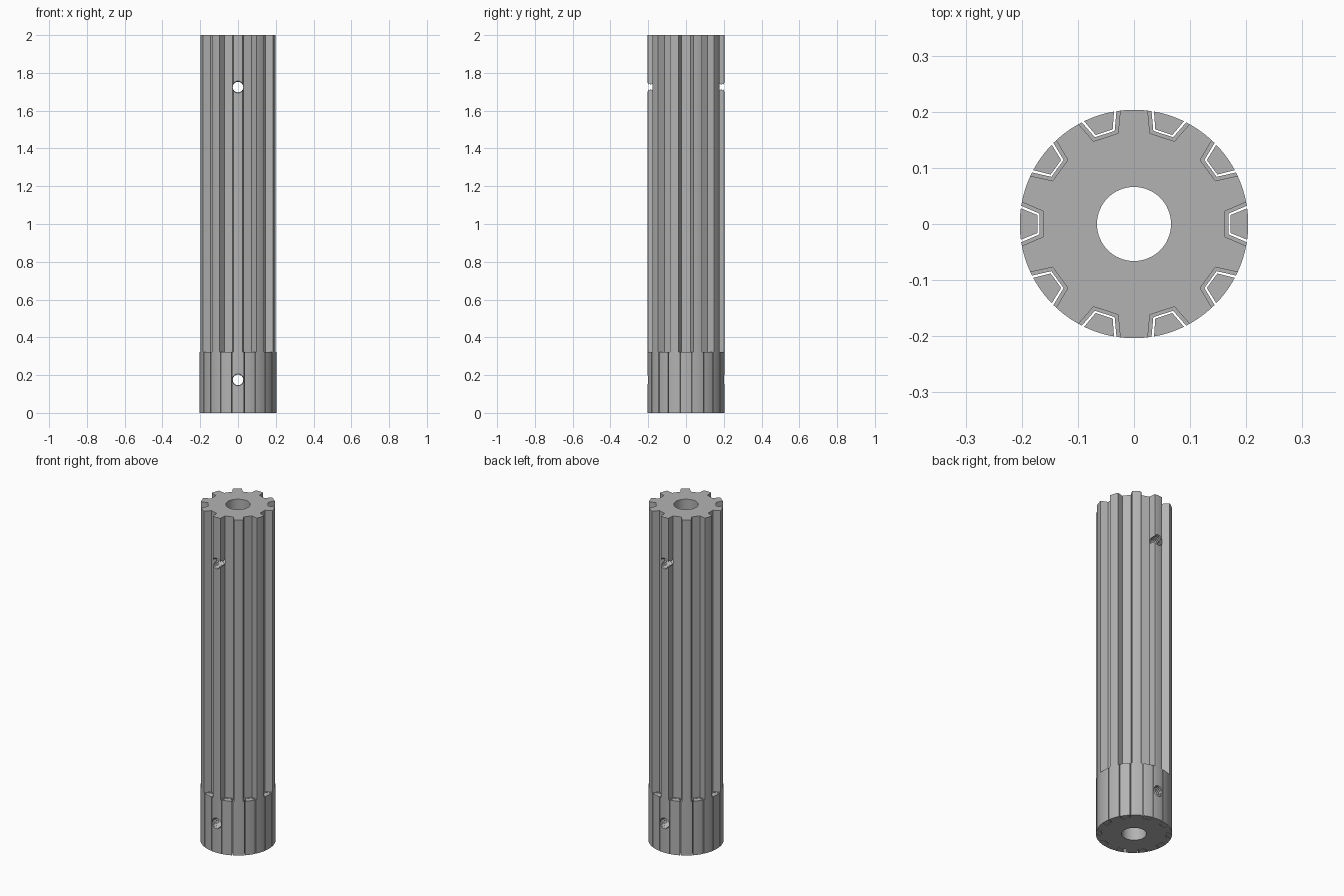
import bpy, bmesh
from math import pi, sin, cos, sqrt, asin

RADIUS, BORE, HEIGHT, COLLAR = 0.2036, 0.066, 2.0, 0.322
SLOTS, SLOPE = 10, 0.43

if "Cube" in bpy.data.objects:
    bpy.data.objects.remove(bpy.data.objects["Cube"], do_unlink=True)

steel = bpy.data.materials.new("grey_steel")
steel.use_nodes = True
grey = (0.45, 0.45, 0.45, 1)
steel.diffuse_color = grey
steel.node_tree.nodes["Principled BSDF"].inputs["Base Color"].default_value = grey


def circle(radius, count):
    return [(radius * cos(2 * pi * i / count), radius * sin(2 * pi * i / count)) for i in range(count)]


def turned(points, index):
    """Rotate a profile to its place around the shaft."""
    a = 2 * pi * index / SLOTS
    return [(x * cos(a) - y * sin(a), x * sin(a) + y * cos(a)) for x, y in points]


def slot_profile(inner, half):
    """Flared slot that runs out past the rim."""
    out = 0.23
    wide = half + SLOPE * (out - inner)
    return [(inner, -half), (out, -wide), (out, wide), (inner, half)]


def key_profile(inner, half):
    """Flared key with a curved outer face flush with the rim."""
    mouth = asin((half + SLOPE * (0.2 - inner)) / RADIUS)
    arc = [(RADIUS * cos(mouth * t / 4), RADIUS * sin(mouth * t / 4)) for t in range(-4, 5)]
    return [(inner, -half)] + arc + [(inner, half)]


def finish(name, bm):
    bmesh.ops.recalc_face_normals(bm, faces=bm.faces)
    mesh = bpy.data.meshes.new(name)
    bm.to_mesh(mesh)
    bm.free()
    mesh.materials.append(steel)
    obj = bpy.data.objects.new(name, mesh)
    bpy.context.collection.objects.link(obj)
    return obj


def prisms(name, profiles, bottom, top):
    bm = bmesh.new()
    for profile in profiles:
        face = bm.faces.new([bm.verts.new((x, y, bottom)) for x, y in profile])
        up = bmesh.ops.extrude_face_region(bm, geom=[face], use_keep_orig=True)["geom"]
        verts = [v for v in up if isinstance(v, bmesh.types.BMVert)]
        bmesh.ops.translate(bm, verts=verts, vec=(0, 0, top - bottom))
    return finish(name, bm)


def threaded_rod(name, height):
    """Ridged rod along y that cuts a threaded cross hole."""
    bm = bmesh.new()
    rings, count = 81, 24
    loops = []
    for r in range(rings):
        y = -0.24 + 0.48 * r / (rings - 1)
        radius = 0.028 if r % 2 else 0.032
        loops.append([bm.verts.new((x, y, height + z)) for x, z in circle(radius, count)])
    for a, b in zip(loops, loops[1:]):
        for i in range(count):
            j = (i + 1) % count
            bm.faces.new((a[i], a[j], b[j], b[i]))
    bm.faces.new(loops[0])
    bm.faces.new(loops[-1])
    return finish(name, bm)


def cut(target, cutter):
    cutter.hide_render = True
    mod = target.modifiers.new("cut", "BOOLEAN")
    mod.operation, mod.solver, mod.object = "DIFFERENCE", "EXACT", cutter
    bpy.context.view_layer.objects.active = target
    bpy.ops.object.modifier_apply(modifier=mod.name)
    bpy.data.objects.remove(cutter, do_unlink=True)


def smooth(obj):
    bpy.ops.object.select_all(action="DESELECT")
    obj.select_set(True)
    bpy.context.view_layer.objects.active = obj
    bpy.ops.object.shade_smooth_by_angle(angle=0.4)


def around(profile):
    return [turned(profile, i) for i in range(SLOTS)]


# Splined shaft: wide grooves above the collar, narrower ones through it
shaft = prisms("splined_shaft", [circle(RADIUS, 120)], 0, HEIGHT)
cut(shaft, prisms("narrow_slots", around(slot_profile(0.1685, 0.0185)), -0.1, HEIGHT + 0.1))
cut(shaft, prisms("wide_slots", around(slot_profile(0.1625, 0.023)), COLLAR, HEIGHT + 0.1))
cut(shaft, prisms("bore", [circle(BORE, 64)], -0.1, HEIGHT + 0.1))

# Threaded cross holes near both ends
for hole_height in (0.175, 1.725):
    cut(shaft, threaded_rod("cross_hole", hole_height))
smooth(shaft)

# Keys that fill the collar slots, leaving a fine gap
keys = prisms("collar_keys", around(key_profile(0.172, 0.016)), 0, COLLAR)
smooth(keys)
